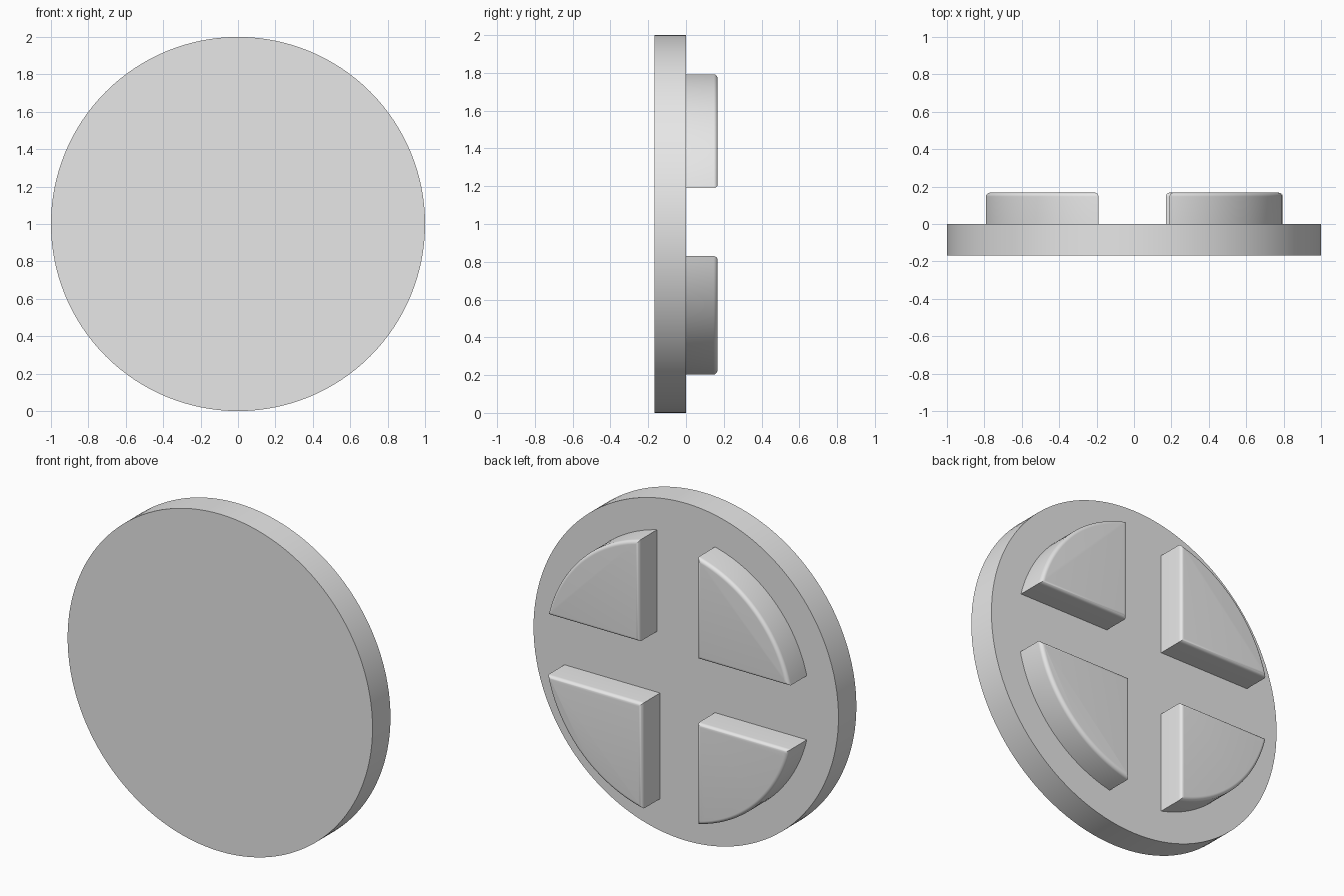
import bpy, bmesh, math

if "Cube" in bpy.data.objects:
    bpy.data.objects.remove(bpy.data.objects["Cube"], do_unlink=True)

THICK = 0.168      # depth of the disc and of each pad
CENTRE_Z = 1.0
PAD_RADIUS = 0.815

grey = bpy.data.materials.new("plain_grey")
grey.use_nodes = True
colour = (0.8, 0.8, 0.8, 1)
grey.diffuse_color = colour
grey.node_tree.nodes["Principled BSDF"].inputs["Base Color"].default_value = colour


def extruded(name, outline, y0, y1, round_back=0):
    """Extrude an x/z outline from y0 to y1, optionally rounding the back rim."""
    bm = bmesh.new()
    face = bm.faces.new([bm.verts.new((x, y0, z + CENTRE_Z)) for x, z in outline])
    out = bmesh.ops.extrude_face_region(bm, geom=[face], use_keep_orig=True)
    back = [g for g in out["geom"] if isinstance(g, bmesh.types.BMVert)]
    bmesh.ops.translate(bm, verts=back, vec=(0, y1 - y0, 0))
    bmesh.ops.recalc_face_normals(bm, faces=bm.faces)
    if round_back:
        rim = [e for e in bm.edges if all(v.co.y > y1 - 1e-4 for v in e.verts)]
        bmesh.ops.bevel(bm, geom=rim, offset=round_back, segments=8,
                        profile=0.5, affect='EDGES', clamp_overlap=True)
    mesh = bpy.data.meshes.new(name)
    bm.to_mesh(mesh)
    bm.free()
    mesh.materials.append(grey)
    obj = bpy.data.objects.new(name, mesh)
    bpy.context.collection.objects.link(obj)
    bpy.ops.object.select_all(action='DESELECT')
    obj.select_set(True)
    bpy.context.view_layer.objects.active = obj
    bpy.ops.object.shade_smooth_by_angle(angle=math.radians(30))
    return obj


def arc(radius, start, end, steps):
    angles = [start + (end - start) * i / steps for i in range(steps + 1)]
    return [(radius * math.cos(a), radius * math.sin(a)) for a in angles]


# Base disc
extruded("disc", arc(1, 0, math.tau, 128)[:-1], -THICK, 0)

# Four quarter pads, concentric with the disc; one sits closer to the middle
for name, sx, sz, gap in (("upper_left_pad", 1, 1, 0.19),
                          ("upper_right_pad", -1, 1, 0.19),
                          ("lower_left_pad", 1, -1, 0.17),
                          ("lower_right_pad", -1, -1, 0.19)):
    tip = math.asin(gap / PAD_RADIUS)
    outline = [(gap, gap)] + arc(PAD_RADIUS, tip, math.pi / 2 - tip, 32)
    extruded(name, [(sx * x, sz * z) for x, z in outline], 0, THICK, 0.085)
